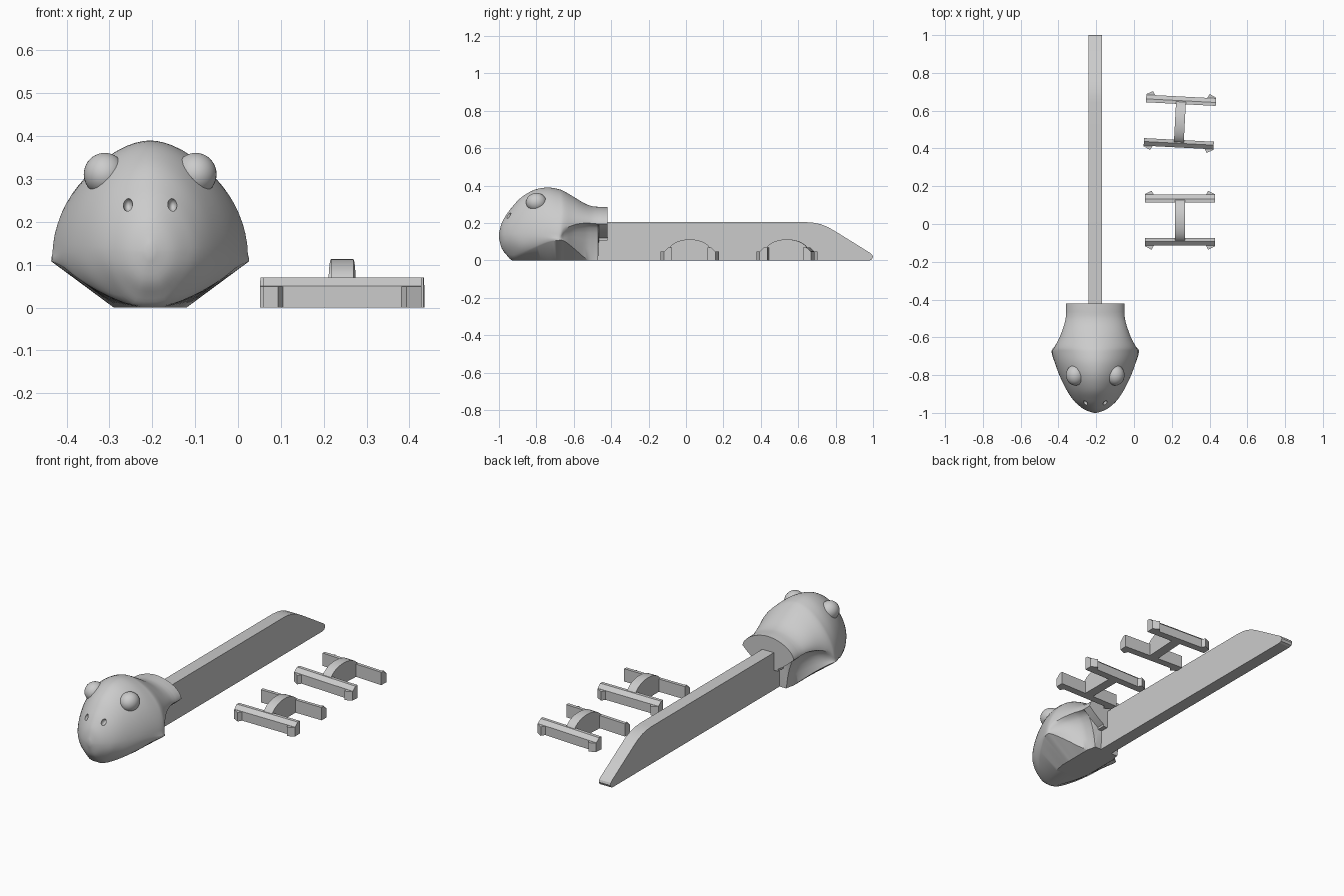
import bpy, bmesh, math
from mathutils import Matrix, Vector

if "Cube" in bpy.data.objects:
    bpy.data.objects.remove(bpy.data.objects["Cube"])

grey = bpy.data.materials.new("light_grey")
grey.diffuse_color = (0.6, 0.6, 0.6, 1)
grey.use_nodes = True
grey.node_tree.nodes["Principled BSDF"].inputs["Base Color"].default_value = grey.diffuse_color
CX = -0.205  # centre line of head and blade


def finish(name, bm, angle=30):
    """Turn a bmesh into a named object with sharp-edge smooth shading."""
    bmesh.ops.remove_doubles(bm, verts=bm.verts, dist=0.0004)
    bmesh.ops.recalc_face_normals(bm, faces=bm.faces)
    me = bpy.data.meshes.new(name)
    bm.to_mesh(me)
    bm.free()
    me.materials.append(grey)
    ob = bpy.data.objects.new(name, me)
    bpy.context.collection.objects.link(ob)
    shade(ob, angle)
    return ob


def shade(ob, angle):
    bpy.ops.object.select_all(action='DESELECT')
    ob.select_set(True)
    bpy.context.view_layer.objects.active = ob
    bpy.ops.object.shade_smooth_by_angle(angle=math.radians(angle))


def prism(bm, pts, lo, hi, axis):
    """Extrude a closed 2D profile along x (points are y,z) or z (points are x,y)."""
    def put(p, t):
        return (t, p[0], p[1]) if axis == 'x' else (p[0], p[1], t)
    a = [bm.verts.new(put(p, lo)) for p in pts]
    b = [bm.verts.new(put(p, hi)) for p in pts]
    bm.faces.new(a)
    bm.faces.new(b[::-1])
    n = len(pts)
    for i in range(n):
        bm.faces.new((a[i], a[(i + 1) % n], b[(i + 1) % n], b[i]))


# Head stations: y, top z, widest x, z, cheek x, z, jaw rim x, z, bottom z
stations = [
    (-1.000, .145, .008, .130, .007, .125, .004, .120, .118),
    (-.985, .200, .052, .130, .043, .095, .020, .068, .065),
    (-.960, .245, .088, .130, .075, .080, .030, .033, .030),
    (-.930, .285, .118, .130, .100, .070, .045, .008, .001),
    (-.880, .338, .151, .130, .140, .075, .105, .030, .000),
    (-.810, .378, .186, .130, .180, .095, .165, .065, .000),
    (-.740, .390, .212, .130, .211, .112, .205, .096, .000),
    (-.680, .381, .228, .125, .230, .117, .231, .108, .000),
    (-.650, .369, .215, .165, .204, .130, .216, .103, .000),
    (-.600, .340, .189, .190, .155, .148, .160, .065, .000),
    (-.540, .304, .167, .200, .118, .147, .100, .014, .000),
    (-.500, .290, .157, .198, .108, .147, .080, .002, .000),
    (-.470, .287, .155, .195, .106, .147, .075, .001, .000),
]


def catmull(p0, p1, p2, p3, t):
    return [.5 * (2 * b + (c - a) * t + (2 * a - 5 * b + 4 * c - d) * t * t
                  + (3 * b - a - 3 * c + d) * t ** 3)
            for a, b, c, d in zip(p0, p1, p2, p3)]


def section(s, n=16):
    """Closed ring around one head station."""
    y, zt, w, zw, c, zc, r, zr, zb = s
    zb = max(zb, 0)
    zr = max(zr, zb)
    b = min(r, .085) if y > -.7 else min(.4 * r, .085)
    half = []
    for i in range(n + 1):
        a = i / n * math.pi / 2
        half.append((w * math.sin(a) ** 1.11,
                     zw + (zt - zw) * max(math.cos(a), 0) ** 1.11))
    for i in range(1, 7):  # cheek curve from the widest point to the rim
        t = i / 6
        k = ((1 - t) * (1 - 2 * t), 4 * t * (1 - t), t * (2 * t - 1))
        half.append((k[0] * w + k[1] * c + k[2] * r, k[0] * zw + k[1] * zc + k[2] * zr))
    half += [(b, zb), (0, zb)]
    half[0] = (0, zt)
    return [(CX + x, y, z) for x, z in half] + [(CX - x, y, z) for x, z in half[-2:0:-1]]


rings = []
for i in range(len(stations) - 1):
    p = [stations[max(0, min(j, len(stations) - 1))] for j in range(i - 1, i + 3)]
    rings += [section(catmull(*p, k / 4)) for k in range(4)]
rings.append(section(stations[-1]))
# The neck collar continues past the back of the jaw
for y, zt in ((-.466, .287), (-.42, .285)):
    rings.append(section((y, zt, .155, .195, .106, .152, .060, .120, .108)))

bm = bmesh.new()
loops = [[bm.verts.new(p) for p in ring] for ring in rings]
for a, b in zip(loops, loops[1:]):
    for i in range(len(a)):
        j = (i + 1) % len(a)
        bm.faces.new((a[i], a[j], b[j], b[i]))
bm.faces.new(loops[0])
bm.faces.new(loops[-1])
head = finish("head", bm, 35)


def ellipsoid(name, loc, size):
    bm = bmesh.new()
    bmesh.ops.create_uvsphere(bm, u_segments=32, v_segments=20, radius=1)
    bmesh.ops.transform(bm, verts=bm.verts,
                        matrix=Matrix.Translation(loc) @ Matrix.Diagonal((*size, 1)))
    return finish(name, bm)


# Eyes, and nostril dents cut into the snout
for side, label in ((-1, "left"), (1, "right")):
    ellipsoid(label + "_eye", (CX + side * .106, -.800, .311), (.049, .055, .050))
    cutter = ellipsoid(label + "_nostril_cutter", (CX + side * .052, -.948, .240),
                       (.011, .022, .016))
    cutter.hide_render = True
    mod = head.modifiers.new("nostril", 'BOOLEAN')
    mod.operation, mod.object, mod.solver = 'DIFFERENCE', cutter, 'EXACT'
    bpy.context.view_layer.objects.active = head
    bpy.ops.object.modifier_apply(modifier=mod.name)
    bpy.data.objects.remove(cutter)
shade(head, 35)

# Long blade with a sloping, rounded tail
blade = [(-.55, 0), (.98, 0), (.993, .005), (1, .018), (.996, .03), (.985, .04),
         (.80, .155), (.76, .178), (.72, .194), (.68, .202), (.64, .205), (-.55, .205)]
bm = bmesh.new()
prism(bm, blade, CX - .035, CX + .035, 'x')
finish("blade", bm, 20)


# Loose clips: two chamfered bars with end hooks, joined by an arched web
def clip(name, x, y, turn):
    bm = bmesh.new()
    web = [(-.115, 0), (.115, 0)]
    for i in range(25):
        a = math.radians(7.5 * i)
        web.append((.115 * math.cos(a), .045 + .068 * math.sin(a)))
    prism(bm, web, -.026, .026, 'x')
    for s in (-1, 1):
        bar = [(.095, 0), (.135, 0), (.135, .05), (.113, .07), (.095, .07)]
        prism(bm, [(s * p, z) for p, z in bar], -.185, .185, 'x')
        for e in (-1, 1):
            hook = [(.185, .130), (.185, .138), (.150, .156), (.138, .135), (.138, .130)]
            prism(bm, [(e * p, s * q) for p, q in hook], 0, .049, 'z')
    place = Matrix.Translation(Vector((x, y, 0))) @ Matrix.Rotation(math.radians(turn), 4, 'Z')
    bmesh.ops.transform(bm, verts=bm.verts, matrix=place)
    finish(name, bm, 25)


clip("front_clip", .243, .02, 0)
clip("rear_clip", .243, .54, -3)
